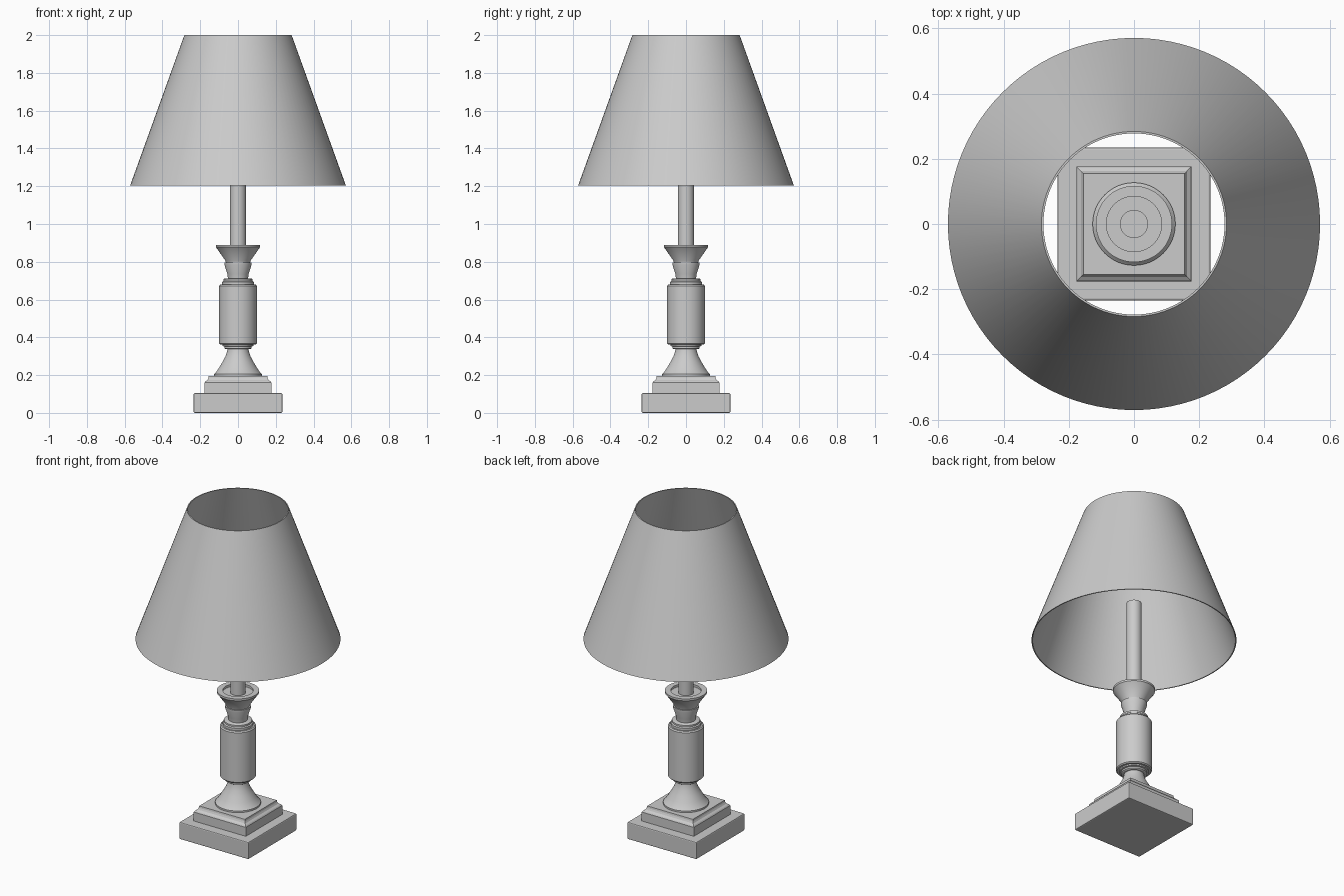
import bpy, bmesh, math

if "Cube" in bpy.data.objects:
    bpy.data.objects.remove(bpy.data.objects["Cube"])


def lathe(name, profile, sides=64, closed=False, bevel=0.0):
    """Revolve (radius, z) points around z; sides=4 gives a square block by half-width."""
    bm = bmesh.new()
    square = sides == 4
    k = math.sqrt(2) if square else 1.0
    off = math.pi / 4 if square else 0.0
    rings = []
    for r, z in profile:
        rings.append([bm.verts.new((r * k * math.cos(off + 2 * math.pi * i / sides),
                                    r * k * math.sin(off + 2 * math.pi * i / sides), z))
                      for i in range(sides)])
    pairs = list(zip(rings, rings[1:]))
    if closed:
        pairs.append((rings[-1], rings[0]))
    for a, b in pairs:
        for i in range(sides):
            j = (i + 1) % sides
            bm.faces.new((a[i], a[j], b[j], b[i]))
    if not closed:
        bm.faces.new(rings[0])
        bm.faces.new(rings[-1])
    bmesh.ops.recalc_face_normals(bm, faces=bm.faces)
    mesh = bpy.data.meshes.new(name)
    bm.to_mesh(mesh)
    bm.free()
    ob = bpy.data.objects.new(name, mesh)
    bpy.context.collection.objects.link(ob)
    if bevel:
        m = ob.modifiers.new("soft_edges", 'BEVEL')
        m.width = bevel
        m.segments = 2
        m.limit_method = 'ANGLE'
    bpy.ops.object.select_all(action='DESELECT')
    ob.select_set(True)
    bpy.context.view_layer.objects.active = ob
    if not square:
        bpy.ops.object.shade_smooth_by_angle(angle=math.radians(30))
    return ob


# Square plinth and moulded upper step
lathe("base_plinth", [(0.235, 0), (0.235, 0.105)], 4, bevel=0.006)
lathe("base_step", [(0.177, 0.10), (0.177, 0.16), (0.172, 0.167), (0.162, 0.174),
                    (0.157, 0.184), (0.155, 0.195)], 4)

# Flared foot of the column
lathe("column_foot", [(0.127, 0.19), (0.127, 0.205), (0.118, 0.213), (0.100, 0.240),
                      (0.082, 0.270), (0.066, 0.300), (0.058, 0.325), (0.055, 0.342)])

# Collars either side of the barrel
lathe("lower_collar", [(0.066, 0.338), (0.072, 0.342), (0.072, 0.352),
                       (0.082, 0.354), (0.082, 0.370)])
lathe("barrel", [(0.094, 0.362), (0.100, 0.368), (0.100, 0.672), (0.094, 0.679)])
lathe("upper_collar", [(0.085, 0.672), (0.085, 0.693), (0.078, 0.698),
                       (0.078, 0.708), (0.070, 0.712)])

# Candle cup: two stacked cones with a shallow recess on top
lathe("neck_cone", [(0.053, 0.708), (0.056, 0.735), (0.072, 0.785), (0.072, 0.797)])
lathe("candle_cup", [(0.064, 0.793), (0.066, 0.805), (0.113, 0.872), (0.117, 0.877),
                     (0.117, 0.889), (0.085, 0.889), (0.085, 0.875)])

# Stem rising inside the shade
lathe("stem", [(0.043, 0.87), (0.043, 1.44)], 48)

# Thin open conical shade
lathe("lamp_shade", [(0.571, 1.204), (0.284, 2.0), (0.278, 2.0), (0.565, 1.204)],
      96, closed=True)
